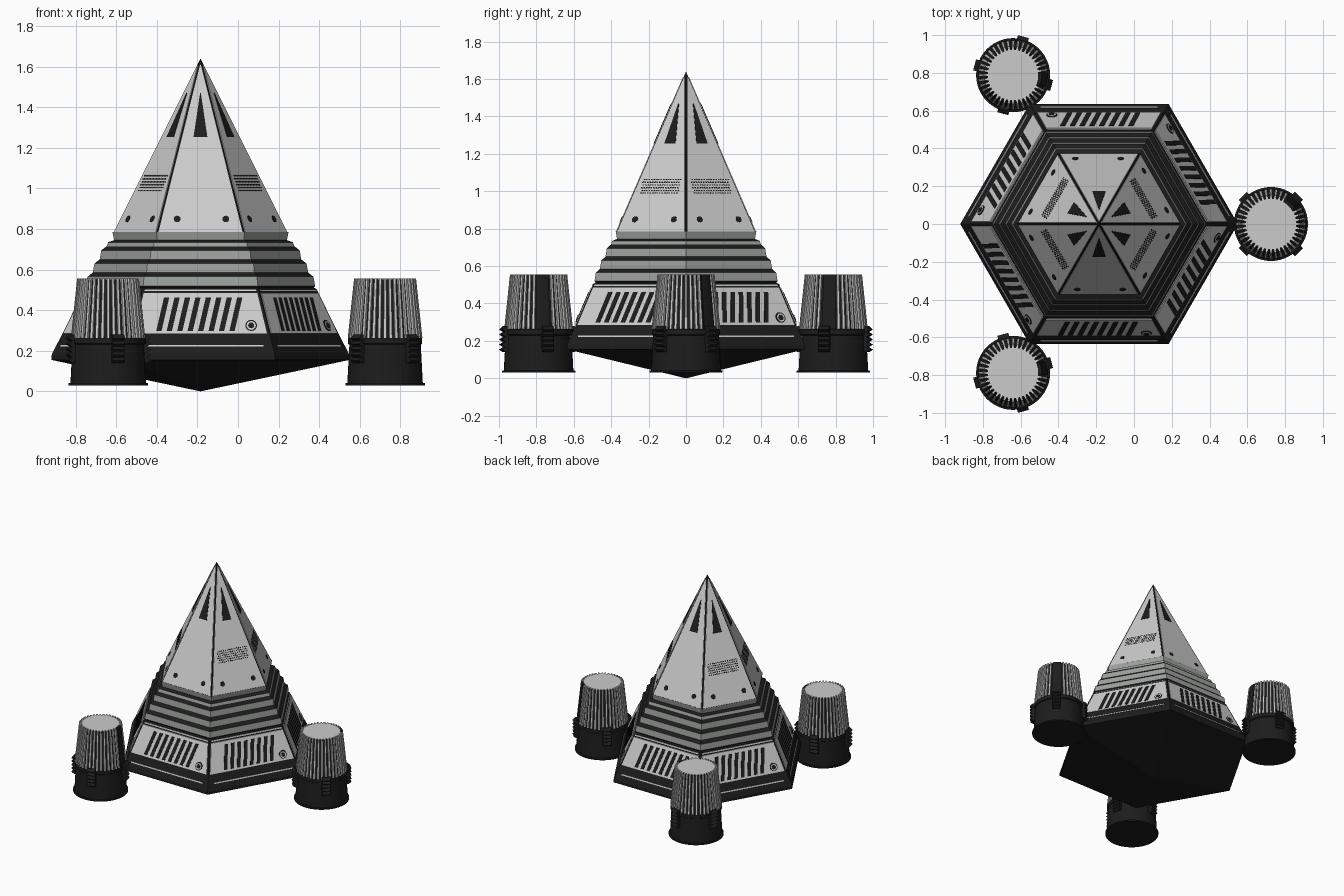
import bpy, bmesh
from math import sin, cos, pi, radians

if "Cube" in bpy.data.objects:
    bpy.data.objects.remove(bpy.data.objects["Cube"])

CX = -0.185          # hull axis
POD_DIST = 0.91      # pod distance from the hull axis


def material(name, rgb):
    m = bpy.data.materials.new(name)
    m.diffuse_color = (*rgb, 1)
    m.use_nodes = True
    m.node_tree.nodes["Principled BSDF"].inputs["Base Color"].default_value = m.diffuse_color
    return m


DARK = material("dark_metal", (0.012, 0.012, 0.012))
STEP = material("step_grey", (0.33, 0.35, 0.33))


def finish(bm, name, mats=(), smooth=False):
    bmesh.ops.remove_doubles(bm, verts=bm.verts, dist=1e-6)
    bmesh.ops.recalc_face_normals(bm, faces=bm.faces)
    me = bpy.data.meshes.new(name)
    bm.to_mesh(me)
    bm.free()
    for m in mats:
        me.materials.append(m)
    ob = bpy.data.objects.new(name, me)
    bpy.context.collection.objects.link(ob)
    if smooth:
        bpy.ops.object.select_all(action='DESELECT')
        ob.select_set(True)
        bpy.context.view_layer.objects.active = ob
        bpy.ops.object.shade_smooth_by_angle(angle=radians(30))
    return ob


def lathe(name, profile, n, centre, mats=(), pattern=(0,), smooth=False):
    """Turn (radius, z) points into an n-sided closed solid."""
    bm = bmesh.new()
    rings = [[bm.verts.new((centre[0] + r * cos(2 * pi * i / n),
                            centre[1] + r * sin(2 * pi * i / n), z))
              for i in range(n)] for r, z in profile]
    for j in range(len(rings) - 1):
        a, b = rings[j], rings[j + 1]
        for i in range(n):
            f = bm.faces.new((a[i], a[(i + 1) % n], b[(i + 1) % n], b[i]))
            f.material_index = pattern[j % len(pattern)]
    bm.faces.new(rings[0])
    bm.faces.new(rings[-1])
    return finish(bm, name, mats, smooth)


def prism(bm, lower, upper):
    """Solid between two matching point loops."""
    a = [bm.verts.new(p) for p in lower]
    b = [bm.verts.new(p) for p in upper]
    bm.faces.new(a)
    bm.faces.new(b)
    for i in range(len(a)):
        j = (i + 1) % len(a)
        bm.faces.new((a[i], a[j], b[j], b[i]))


def on_hull(name, shapes, line, lift, mats=(), sides=range(6)):
    """Thin plates on the six hull sides; shapes are (u, z) outlines."""
    (r0, z0), (r1, z1) = line
    bm = bmesh.new()
    for k in sides:
        a = radians(30 + 60 * k)

        def place(u, z, out):
            d = cos(pi / 6) * (r0 + (r1 - r0) * (z - z0) / (z1 - z0)) + out
            return (CX + d * cos(a) - u * sin(a), d * sin(a) + u * cos(a), z)
        for s in shapes:
            prism(bm, [place(u, z, -0.004) for u, z in s],
                  [place(u, z, lift) for u, z in s])
    return finish(bm, name, mats)


def disc(u, z, r, n=16):
    return [(u + r * cos(2 * pi * i / n), z + r * 0.95 * sin(2 * pi * i / n)) for i in range(n)]


# Hull base with its shallow pointed underside
BASE = ((0.685, 0.275), (0.572, 0.505))
RIM = ((0.727, 0.195), (0.685, 0.275))
hull = (CX, 0)
lathe("hull_base", [(0, 0), (0.735, 0.155), (0.735, 0.175), (0.727, 0.195), *BASE, (0.55, 0.515)],
      6, hull, [DARK])
on_hull("rim_stripe", [[(-0.31, 0.22), (0.31, 0.22), (0.31, 0.228), (-0.31, 0.228)]], RIM, 0.003)

# Base panels with slanted vents and a port
on_hull("base_panel", [[(-0.328, 0.285), (0.328, 0.285), (0.28, 0.485), (-0.28, 0.485)]], BASE, 0.005)
on_hull("base_trim", [[(-0.276, 0.494), (0.276, 0.494), (0.274, 0.502), (-0.274, 0.502)]], BASE, 0.004)
slits = []
for i in range(8):
    u = -0.205 + i * 0.0515
    slits.append([(u - 0.013, 0.298), (u + 0.013, 0.298), (u + 0.051, 0.462), (u + 0.025, 0.462)])
on_hull("base_vents", slits, BASE, 0.008, [DARK])
on_hull("port_rim", [disc(0.25, 0.325, 0.029)], BASE, 0.008, [DARK])
on_hull("port_ring", [disc(0.25, 0.325, 0.023)], BASE, 0.010)
on_hull("port_core", [disc(0.25, 0.325, 0.015)], BASE, 0.012, [DARK])

# Stepped collar
steps = [(0.55, 0.50)]
for i in range(4):
    r, z = 0.565 - i * 0.034, 0.52 + i * 0.065
    steps += [(r, z), (r - 0.008, z + 0.045)]
steps[-1:] = [(0.455, 0.765 - 0.03), (0.426, 0.745), (0.434, 0.785)]
lathe("stepped_collar", steps, 6, hull, [DARK, STEP], (0, 1))

# Pyramid roof: dark core showing as seams between light plates
CONE = ((0.430, 0.78), (0, 1.64))
lathe("roof_core", CONE, 6, hull, [DARK])
on_hull("roof_plate", [[(-0.208, 0.782), (0.208, 0.782), (0.002, 1.61), (-0.002, 1.61)]], CONE, 0.004)
on_hull("roof_window", [[(-0.034, 1.255), (0.034, 1.255), (0.002, 1.47), (-0.002, 1.47)]], CONE, 0.007, [DARK])
on_hull("roof_dots", [disc(u, 0.85, 0.017) for u in (-0.115, 0.125)], CONE, 0.007, [DARK])
perforations = []
for row in range(6):
    for col in range(16):
        u, z = -0.115 + col * 0.0148 + (row % 2) * 0.006, 0.99 + row * 0.0145
        perforations.append([(u - 0.004, z - 0.003), (u + 0.004, z - 0.003),
                             (u + 0.004, z + 0.003), (u - 0.004, z + 0.003)])
on_hull("roof_grille", perforations, CONE, 0.006, [DARK], (0, 2, 3, 5))

# Three pods; the gap angle marks the section without ribs
RIBS = 40
for k, gap in ((0, 45), (1, -8), (2, 8)):
    turn = radians(120 * k)
    px, py = CX + POD_DIST * cos(turn), POD_DIST * sin(turn)

    def around(a, r, w, z):
        return (px + r * cos(a) - w * sin(a), py + r * sin(a) + w * cos(a), z)

    lathe(f"pod_base_{k}", [(0.196, 0.03), (0.196, 0.04), (0.186, 0.042), (0.176, 0.23), (0.183, 0.235),
                            (0.183, 0.262), (0.172, 0.264)], 48, (px, py), [DARK], smooth=True)
    lathe(f"pod_core_{k}", [(0.174, 0.255), (0.141, 0.552)], 48, (px, py), [DARK], smooth=True)
    lathe(f"pod_cap_{k}", [(0.133, 0.54), (0.133, 0.556)], 48, (px, py), smooth=True)

    # Tapered ribs
    bm = bmesh.new()
    for i in range(RIBS):
        deg = i * 360 / RIBS
        if abs((deg - gap + 180) % 360 - 180) < 13:
            continue
        a = radians(deg)
        prism(bm, [around(a, r, w, 0.263) for r, w in ((0.165, -0.007), (0.184, -0.007), (0.184, 0.007), (0.165, 0.007))],
              [around(a, r, w, 0.556) for r, w in ((0.132, -0.0055), (0.153, -0.0055), (0.153, 0.0055), (0.132, 0.0055))])
    finish(bm, f"pod_ribs_{k}")

    # Smooth hatch filling the unribbed section
    bm = bmesh.new()
    arc = [radians(gap - 12 + 4 * i) for i in range(7)]
    prism(bm, [around(a, 0.182, 0, 0.263) for a in arc] + [around(a, 0.16, 0, 0.263) for a in arc[::-1]],
          [around(a, 0.152, 0, 0.554) for a in arc] + [around(a, 0.134, 0, 0.554) for a in arc[::-1]])
    finish(bm, f"pod_hatch_{k}", [DARK])

    # Four corrugated clamps
    outline = [(0.165, 0.14)]
    for i in range(5):
        outline += [(0.19, 0.14 + i * 0.027), (0.211, 0.153 + i * 0.027)]
    outline += [(0.19, 0.28), (0.165, 0.28)]
    bm = bmesh.new()
    for q in range(4):
        a = turn + pi / 4 + q * pi / 2
        prism(bm, [around(a, r, -0.03, z) for r, z in outline],
              [around(a, r, 0.03, z) for r, z in outline])
    finish(bm, f"pod_clamps_{k}", [DARK])
